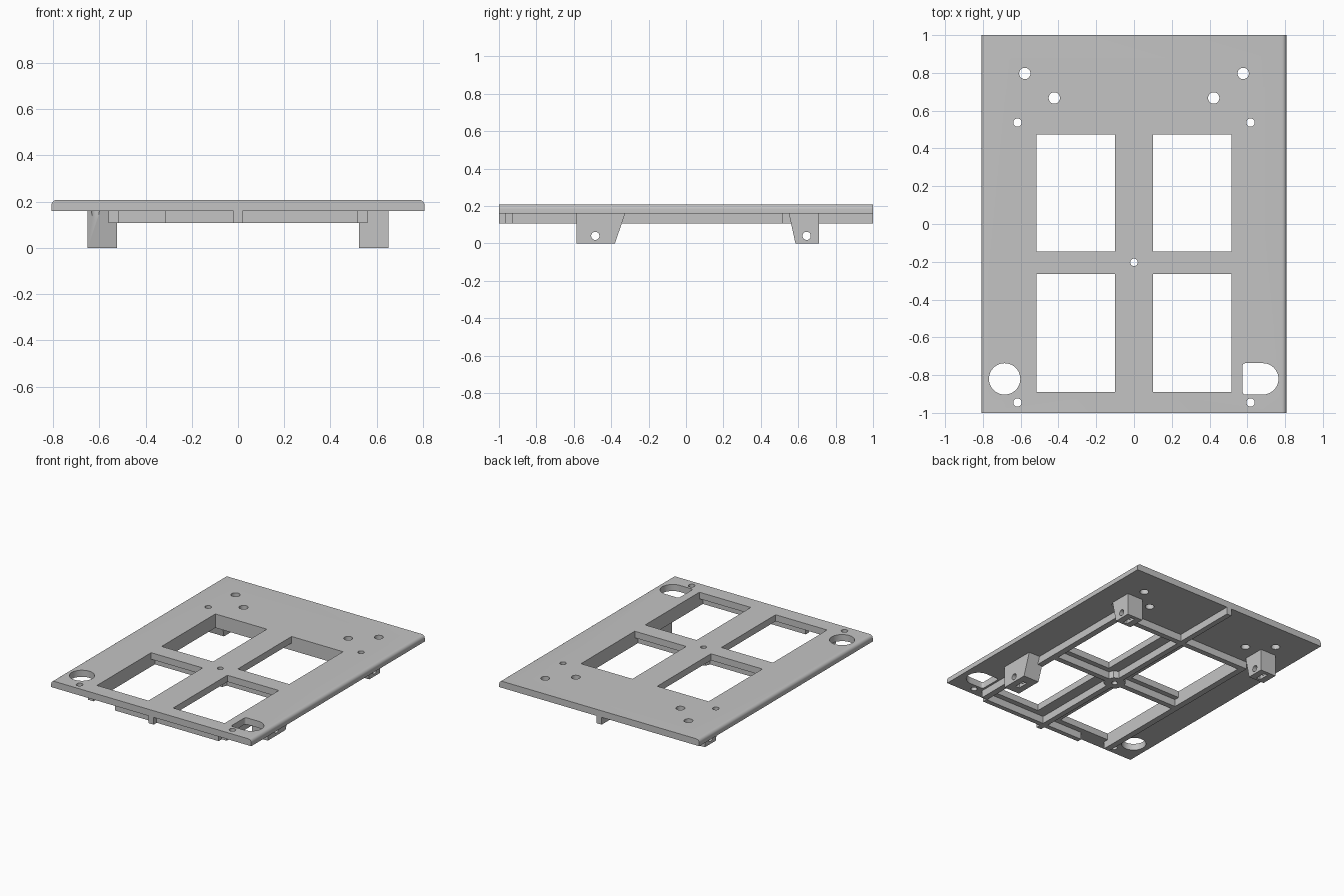
import bpy, bmesh, math

if "Cube" in bpy.data.objects:
    bpy.data.objects.remove(bpy.data.objects["Cube"])

grey = bpy.data.materials.new("light_grey")
grey.diffuse_color = (0.55, 0.55, 0.55, 1)
grey.use_nodes = True
grey.node_tree.nodes["Principled BSDF"].inputs["Base Color"].default_value = grey.diffuse_color


def prism(name, pts, lo, hi, axis="z"):
    """Extrude a 2D outline along z (points x,y), y (points x,z) or x (points y,z)."""
    place = {"z": lambda a, b, t: (a, b, t),
             "y": lambda a, b, t: (a, t, b),
             "x": lambda a, b, t: (t, a, b)}[axis]
    bm = bmesh.new()
    low = [bm.verts.new(place(a, b, lo)) for a, b in pts]
    top = [bm.verts.new(place(a, b, hi)) for a, b in pts]
    bm.faces.new(low)
    bm.faces.new(top)
    n = len(pts)
    for i in range(n):
        j = (i + 1) % n
        bm.faces.new((low[i], low[j], top[j], top[i]))
    bmesh.ops.recalc_face_normals(bm, faces=bm.faces)
    mesh = bpy.data.meshes.new(name)
    bm.to_mesh(mesh)
    bm.free()
    mesh.materials.append(grey)
    ob = bpy.data.objects.new(name, mesh)
    bpy.context.collection.objects.link(ob)
    return ob


def rect(x0, x1, y0, y1):
    return [(x0, y0), (x1, y0), (x1, y1), (x0, y1)]


def arc(cx, cy, r, a0, a1, n):
    return [(cx + r * math.cos(math.radians(a0 + (a1 - a0) * i / n)),
             cy + r * math.sin(math.radians(a0 + (a1 - a0) * i / n))) for i in range(n + 1)]


def circle(cx, cy, r, n=32):
    return arc(cx, cy, r, 0, 360, n)[:-1]


def boolean(ob, others, operation):
    for other in others:
        mod = ob.modifiers.new("bool", 'BOOLEAN')
        mod.operation = operation
        mod.solver = 'EXACT'
        mod.object = other
    bpy.context.view_layer.update()
    mesh = bpy.data.meshes.new_from_object(
        ob.evaluated_get(bpy.context.evaluated_depsgraph_get()))
    ob.modifiers.clear()
    ob.data = mesh
    for other in others:
        bpy.data.objects.remove(other)


def smooth(ob):
    bpy.ops.object.select_all(action='DESELECT')
    ob.select_set(True)
    bpy.context.view_layer.objects.active = ob
    bpy.ops.object.shade_smooth_by_angle(angle=math.radians(30))


W, BOTTOM, TOP, RIB, R = 0.807, 0.16, 0.208, 0.107, 0.024

# Top plate with rounded long edges
plate = prism("plate", [(-W, BOTTOM), (W, BOTTOM)]
              + arc(W - R, TOP - R, R, 0, 90, 6)
              + arc(R - W, TOP - R, R, 90, 180, 6), -1, 1, "y")

# Windows, screw holes, round hole and D-shaped hole
cuts = []
for x0, x1 in ((-0.515, -0.1), (0.1, 0.515)):
    for y0, y1 in ((-0.89, -0.265), (-0.145, 0.475)):
        cuts.append(rect(x0, x1, y0, y1))
for s in (-1, 1):
    for x, y, r in ((0.578, 0.797, 0.03), (0.422, 0.667, 0.03),
                    (0.617, 0.537, 0.022), (0.617, -0.945, 0.022)):
        cuts.append(circle(s * x, y, r))
cuts.append(circle(0, -0.203, 0.02))
cuts.append(circle(-0.685, -0.82, 0.083, 48))
cuts.append(arc(0.682, -0.82, 0.083, -90, 90, 24)
            + arc(0.589, -0.751, 0.014, 90, 180, 4)
            + arc(0.589, -0.889, 0.014, 180, 270, 4))
boolean(plate, [prism("cutter", c, 0, 0.4) for c in cuts], 'DIFFERENCE')
smooth(plate)

# Stiffening ribs under the plate
ribs = prism("ribs", rect(-0.02, 0.02, -1, 1), RIB, BOTTOM)
parts = [rect(-0.56, 0.56, -0.223, -0.183),    # cross rib
         rect(-0.56, 0.56, 0.475, 0.515),      # back rib
         rect(-0.315, 0.52, -0.965, -0.93),    # front rib
         rect(-0.56, -0.515, -0.93, 0.515),    # left rib
         rect(0.515, 0.56, -0.93, 0.515),      # right rib
         circle(0, -0.203, 0.075, 8)]          # centre boss
boolean(ribs, [prism("part", p, RIB, BOTTOM) for p in parts], 'UNION')
boolean(ribs, [prism("cutter", circle(0, -0.203, 0.02), 0, 0.4)], 'DIFFERENCE')
smooth(ribs)

# Three mounting posts, each with a sideways hole and a nut slot underneath
front = [(-0.585, 0), (-0.38, 0), (-0.325, BOTTOM), (-0.585, BOTTOM)]
back = [(0.585, 0), (0.71, 0), (0.71, BOTTOM), (0.55, BOTTOM)]
for name, profile, s, y in (("front_right_post", front, 1, -0.485),
                            ("back_right_post", back, 1, 0.645),
                            ("back_left_post", back, -1, 0.645)):
    x0, x1 = sorted((s * 0.523, s * 0.65))
    post = prism(name, profile, x0, x1, "x")
    mid = (x0 + x1) / 2
    boolean(post, [prism("cutter", circle(y, 0.04, 0.022), x0 - 0.1, x1 + 0.1, "x"),
                   prism("cutter", rect(mid - 0.016, mid + 0.016, y - 0.04, y + 0.04), -0.1, 0.075),
                   prism("cutter", circle(s * 0.617, 0.537, 0.022), -0.1, 0.4)], 'DIFFERENCE')
    smooth(post)
